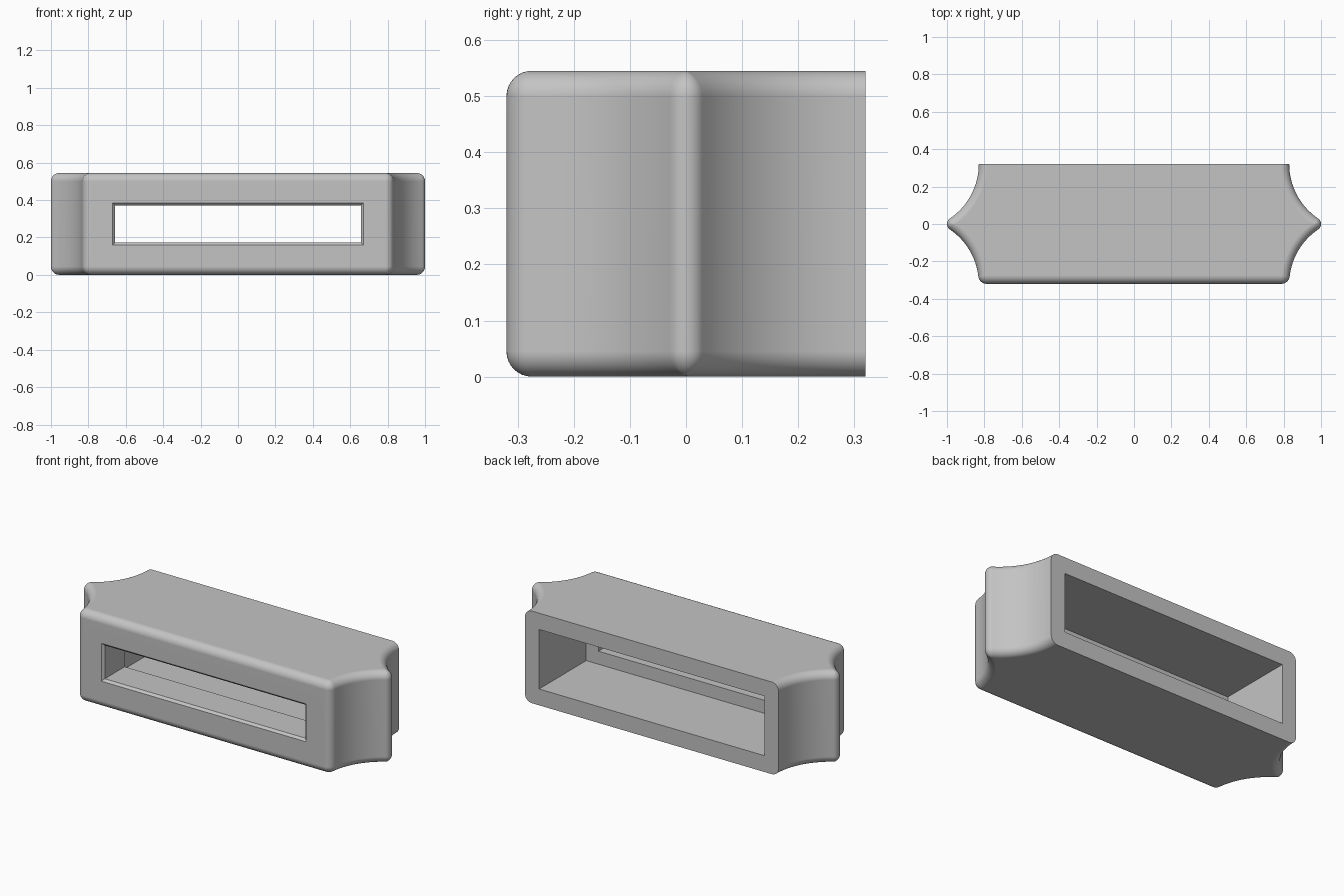
import bpy
import bmesh
from math import sin, cos, pi, asin, atan2, sqrt

if "Cube" in bpy.data.objects:
    bpy.data.objects.remove(bpy.data.objects["Cube"], do_unlink=True)

HEIGHT = 0.545
HALF_DEPTH = 0.32
FILLET = 0.045        # rounding of top, bottom and front edges
TIP = 0.035           # rounding of the side ridges
SCOOP = 0.351         # radius of the concave flanks
SCOOP_X = 0.83 + SCOOP
CORNER_X = SCOOP_X - sqrt((SCOOP + FILLET) ** 2 - FILLET ** 2)


def arc(cx, cy, r, a, b, n):
    return [(cx + r * cos(a + (b - a) * i / n), cy + r * sin(a + (b - a) * i / n))
            for i in range(n + 1)]


def outline(d):
    """Plan outline moved inward by d; the back edge stays put."""
    reach = SCOOP + max(d, TIP)
    t = asin(HALF_DEPTH / reach)
    tip_x = SCOOP_X - sqrt(reach ** 2 - HALF_DEPTH ** 2)
    g = atan2(-FILLET, SCOOP_X - CORNER_X)
    side = arc(CORNER_X, FILLET - HALF_DEPTH, max(FILLET - d, 0), -pi / 2, g, 8)
    side += arc(SCOOP_X, -HALF_DEPTH, SCOOP + d, pi + g, pi - t, 16)
    side += arc(tip_x, 0, max(TIP - d, 0), -t, t, 12)
    side += arc(SCOOP_X, HALF_DEPTH, SCOOP + d, pi + t, pi, 16)
    return side + [(-x, y) for x, y in reversed(side)]


def loft(name, loops):
    """Closed solid through a row of matching loops."""
    bm = bmesh.new()
    rings = [[bm.verts.new(p) for p in loop] for loop in loops]
    for low, high in zip(rings, rings[1:]):
        for i in range(len(low)):
            j = (i + 1) % len(low)
            bm.faces.new((low[i], low[j], high[j], high[i]))
    bm.faces.new(rings[0][::-1])
    bm.faces.new(rings[-1])
    bmesh.ops.remove_doubles(bm, verts=bm.verts, dist=1e-5)
    bmesh.ops.recalc_face_normals(bm, faces=bm.faces)
    mesh = bpy.data.meshes.new(name)
    bm.to_mesh(mesh)
    bm.free()
    obj = bpy.data.objects.new(name, mesh)
    bpy.context.collection.objects.link(obj)
    return obj


def rect(half_w, half_h, y):
    z = HEIGHT / 2
    return [(-half_w, y, z - half_h), (half_w, y, z - half_h),
            (half_w, y, z + half_h), (-half_w, y, z + half_h)]


# Housing body with rounded rims
steps = [i / 8 * pi / 2 for i in range(9)]
bottom = [(FILLET * (1 - sin(a)), FILLET * (1 - cos(a))) for a in steps]
levels = bottom + [(d, HEIGHT - z) for d, z in reversed(bottom)]
housing = loft("housing", [[(x, y, z) for x, y in outline(d)] for d, z in levels])

# Opening: chamfered front window, then the wider rear cavity
cutter = loft("opening_cutter", [
    rect(0.68, 0.122, -0.33),
    rect(0.657, 0.099, -0.307),
    rect(0.657, 0.099, -0.12),
    rect(0.737, 0.176, -0.12),
    rect(0.737, 0.176, 0.4)])
cutter.hide_render = True

# Grey material
grey = bpy.data.materials.new("grey")
grey.use_nodes = True
colour = (0.55, 0.55, 0.55, 1)
grey.diffuse_color = colour
grey.node_tree.nodes["Principled BSDF"].inputs["Base Color"].default_value = colour
housing.data.materials.append(grey)
cutter.data.materials.append(grey)

# Cut the opening and shade
cut = housing.modifiers.new("opening", "BOOLEAN")
cut.operation = "DIFFERENCE"
cut.solver = "EXACT"
cut.object = cutter
bpy.ops.object.select_all(action="DESELECT")
housing.select_set(True)
bpy.context.view_layer.objects.active = housing
bpy.ops.object.modifier_apply(modifier=cut.name)
bpy.data.objects.remove(cutter, do_unlink=True)
bpy.ops.object.shade_smooth_by_angle(angle=pi / 6)
weighted = housing.modifiers.new("weighted_normals", "WEIGHTED_NORMAL")
weighted.keep_sharp = True
